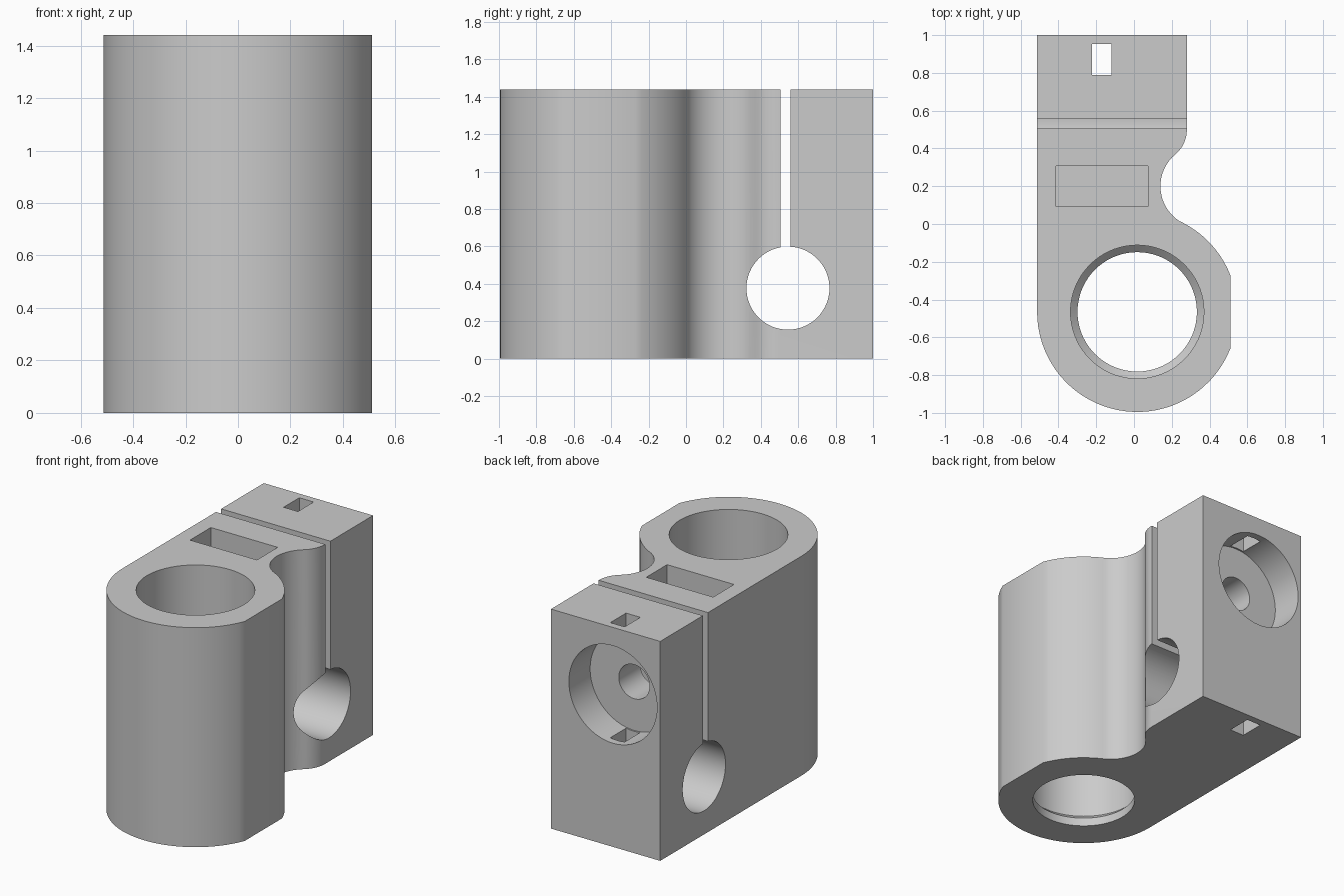
import bpy, bmesh
from math import cos, sin, radians
from mathutils import Matrix, Vector

cube = bpy.data.objects.get("Cube")
if cube:
    bpy.data.objects.remove(cube, do_unlink=True)

HEIGHT = 1.44
BORE = (0.017, -0.465)      # axis of the large vertical bore
BOLT = (-0.17, 1.0)         # x and z of the clamp bolt axis

grey = bpy.data.materials.new("light grey plastic")
grey.use_nodes = True
grey.diffuse_color = (0.6, 0.6, 0.6, 1)
grey.node_tree.nodes["Principled BSDF"].inputs["Base Color"].default_value = (0.6, 0.6, 0.6, 1)


def finish(name, bm):
    bmesh.ops.recalc_face_normals(bm, faces=bm.faces)
    mesh = bpy.data.meshes.new(name)
    bm.to_mesh(mesh)
    bm.free()
    mesh.materials.append(grey)
    obj = bpy.data.objects.new(name, mesh)
    bpy.context.collection.objects.link(obj)
    return obj


def arc(centre, radius, start, end, steps):
    angles = [radians(start + (end - start) * i / steps) for i in range(steps + 1)]
    return [(centre[0] + radius * cos(a), centre[1] + radius * sin(a)) for a in angles]


def box(name, low, high):
    bm = bmesh.new()
    low, high = Vector(low), Vector(high)
    bmesh.ops.create_cube(bm, size=1, matrix=Matrix.Translation((low + high) / 2)
                          @ Matrix.Diagonal((*(high - low), 1)))
    return finish(name, bm)


def rod(name, centre, r1, r2, length, axis="Z", segments=64):
    turn = {"X": Matrix.Rotation(radians(90), 4, "Y"),
            "Y": Matrix.Rotation(radians(90), 4, "X"),
            "Z": Matrix.Identity(4)}[axis]
    bm = bmesh.new()
    bmesh.ops.create_cone(bm, cap_ends=True, segments=segments, radius1=r1, radius2=r2,
                          depth=length, matrix=Matrix.Translation(centre) @ turn)
    return finish(name, bm)


def lathe_cutter(name, centre, rings, segments=72):
    # Stack of (radius, height) rings closed at both ends
    bm = bmesh.new()
    loops = []
    for radius, z in rings:
        pts = arc(centre, radius, 0, 360, segments)[:-1]
        loops.append([bm.verts.new((x, y, z)) for x, y in pts])
    for a, b in zip(loops, loops[1:]):
        for i in range(segments):
            j = (i + 1) % segments
            bm.faces.new((a[i], a[j], b[j], b[i]))
    bm.faces.new(loops[0])
    bm.faces.new(loops[-1])
    return finish(name, bm)


# Body: round end with a flat, a finger-like waist and a square clamp end
outline = [(-0.513, 1.0)]
outline += arc(BORE, 0.53, 180, 338.5, 36)
outline += arc(BORE, 0.53, 21.5, 62.7, 10)
outline += arc((0.36, 0.2), 0.22, 242.7, 130, 20)[1:]
outline += arc((0.108, 0.5), 0.172, -50, 0, 8)[1:]
outline += [(0.28, 1.0)]
bm = bmesh.new()
base = bm.faces.new([bm.verts.new((x, y, 0)) for x, y in outline])
top = bmesh.ops.extrude_face_region(bm, geom=[base])["geom"]
bmesh.ops.translate(bm, vec=(0, 0, HEIGHT),
                    verts=[v for v in top if isinstance(v, bmesh.types.BMVert)])
body = finish("clamp_body", bm)

bx, bz = BOLT
cutters = [
    # Large bore with a small retaining lip at the bottom
    lathe_cutter("bore_cutter", BORE, [(0.316, -0.1), (0.316, 0.055),
                                       (0.353, 0.09), (0.353, HEIGHT + 0.1)]),
    # Cross hole and the slit that opens it upward
    rod("cross_hole_cutter", (0, 0.545, 0.377), 0.222, 0.222, 2, "X"),
    box("slit_cutter", (-1, 0.505, 0.4), (1, 0.558, HEIGHT + 0.1)),
    # Nut pocket, bolt head recess, bolt hole and small vertical channel
    box("nut_pocket_cutter", (bx - 0.243, 0.092, bz - 0.24), (bx + 0.243, 0.308, HEIGHT + 0.1)),
    rod("bolt_head_cutter", (bx, 0.98, bz), 0.32, 0.32, 0.4, "Y"),
    rod("bolt_hole_cutter", (bx, 0.52, bz), 0.112, 0.112, 0.64, "Y", 40),
    box("channel_cutter", (bx - 0.052, 0.79, -0.1), (bx + 0.052, 0.953, HEIGHT + 0.1)),
]

bpy.ops.object.select_all(action="DESELECT")
bpy.context.view_layer.objects.active = body
body.select_set(True)
for cutter in cutters:
    cutter.hide_render = True
    mod = body.modifiers.new(cutter.name, "BOOLEAN")
    mod.operation = "DIFFERENCE"
    mod.solver = "EXACT"
    mod.object = cutter
    bpy.ops.object.modifier_apply(modifier=mod.name)
    bpy.data.objects.remove(cutter, do_unlink=True)

bpy.ops.object.shade_smooth_by_angle(angle=radians(25))
